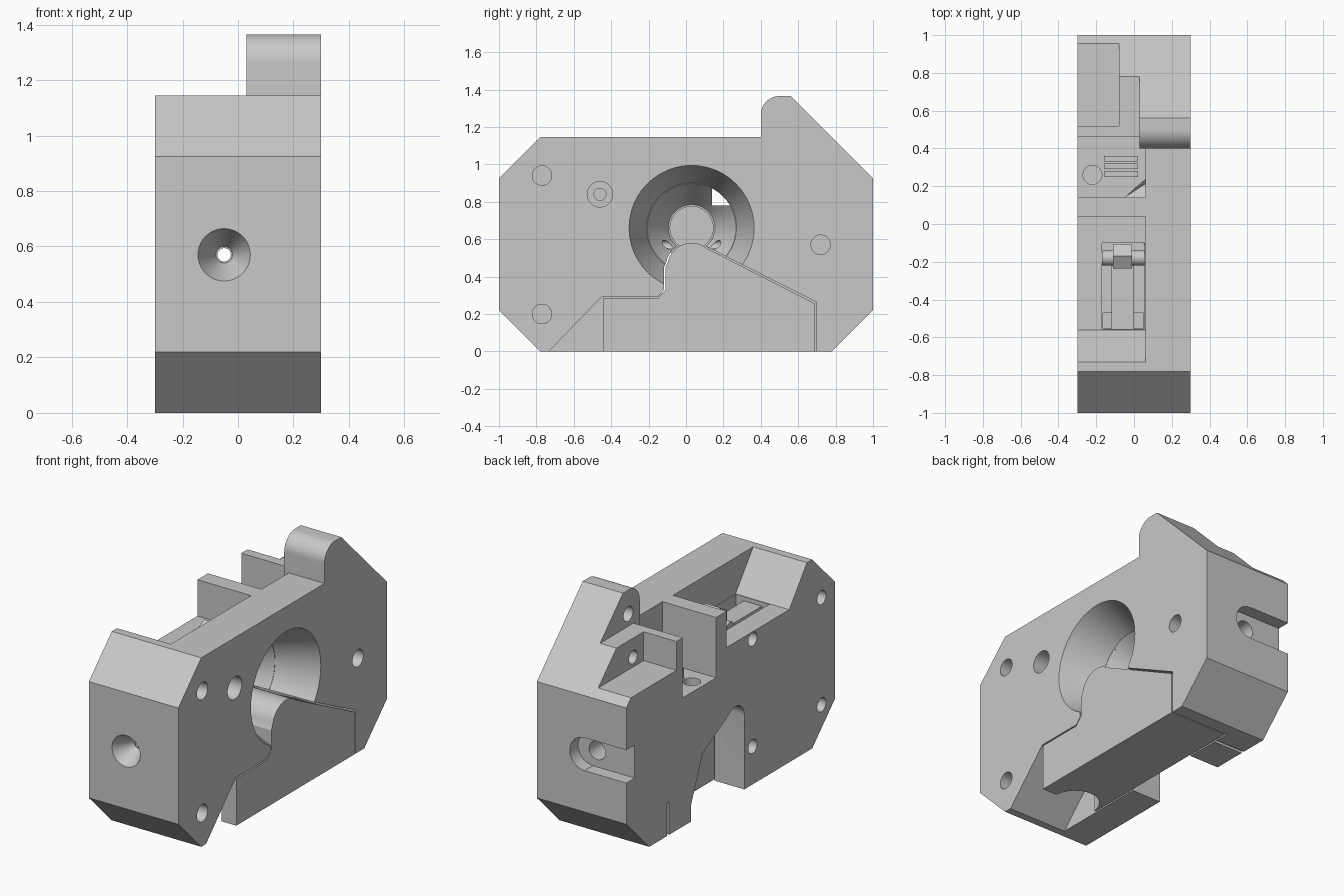
import bpy, bmesh, math
from mathutils import Vector

old = bpy.data.objects.get("Cube")
if old:
    bpy.data.objects.remove(old, do_unlink=True)

grey = bpy.data.materials.new("light_grey")
grey.use_nodes = True
tone = (0.58, 0.58, 0.58, 1)
grey.diffuse_color = tone
grey.node_tree.nodes["Principled BSDF"].inputs["Base Color"].default_value = tone

# Shared dimensions
side = 0.3          # half width
end = 1.0           # half length
deck = 1.145        # height of the main block
chamfer = 0.22
beyond = 1.6        # safely outside the housing
inner = 0.06        # inner face of the left wall
axle_y, axle_z = 0.03, 0.66
path_x, path_z = -0.05, 0.57
back = -0.1         # inner face of the swing arm


def finish(name, bm):
    bmesh.ops.recalc_face_normals(bm, faces=bm.faces)
    mesh = bpy.data.meshes.new(name)
    bm.to_mesh(mesh)
    bm.free()
    mesh.materials.append(grey)
    obj = bpy.data.objects.new(name, mesh)
    bpy.context.collection.objects.link(obj)
    return obj


def prism(name, outline, x_from, x_to):
    """Side profile of (y, z) points extruded along x."""
    bm = bmesh.new()
    face = bm.faces.new([bm.verts.new((x_from, y, z)) for y, z in outline])
    ext = bmesh.ops.extrude_face_region(bm, geom=[face])
    moved = [v for v in ext["geom"] if isinstance(v, bmesh.types.BMVert)]
    bmesh.ops.translate(bm, verts=moved, vec=(x_to - x_from, 0, 0))
    return finish(name, bm)


def box(name, xs, ys, zs):
    (front, rear), (low, high) = ys, zs
    return prism(name, [(front, low), (rear, low), (rear, high), (front, high)], *xs)


def rod(name, start, stop, radius, tip=None, sides=48):
    """Cylinder or cone between two points."""
    a, b = Vector(start), Vector(stop)
    bm = bmesh.new()
    bmesh.ops.create_cone(bm, cap_ends=True, segments=sides, radius1=radius,
                          radius2=tip or radius, depth=(b - a).length)
    turn = (b - a).to_track_quat("Z", "Y").to_matrix().to_4x4()
    turn.translation = (a + b) / 2
    bm.transform(turn)
    return finish(name, bm)


def rod_across(name, y, z, x_from, x_to, radius, tip=None, sides=48):
    return rod(name, (x_from, y, z), (x_to, y, z), radius, tip, sides)


def rod_along(name, y_from, y_to, radius, tip=None, x=path_x):
    return rod(name, (x, y_from, path_z), (x, y_to, path_z), radius, tip)


def arc(y, z, radius, first, last, steps=14):
    angles = [math.radians(first + (last - first) * i / steps) for i in range(steps + 1)]
    return [(y + radius * math.cos(a), z + radius * math.sin(a)) for a in angles]


def volume(mesh):
    bm = bmesh.new()
    bm.from_mesh(mesh)
    result = bm.calc_volume(signed=True)
    bm.free()
    return result


def cut(target, tool):
    """Subtract the tool with the first solver that removes a sensible volume."""
    mod = target.modifiers.new("cut", "BOOLEAN")
    mod.object = tool
    before, most = volume(target.data), abs(volume(tool.data)) * 1.02
    for solver in ("MANIFOLD", "EXACT", "FLOAT"):
        mod.solver = solver
        graph = bpy.context.evaluated_depsgraph_get()
        mesh = bpy.data.meshes.new_from_object(target.evaluated_get(graph))
        if 1e-6 < before - volume(mesh) < most:
            target.data = mesh
            break
    target.modifiers.remove(mod)
    bpy.data.objects.remove(tool, do_unlink=True)


def arm_outline(heel, gap, bottom):
    """Swing arm profile, grown by a gap for its recess."""
    nose = arc(axle_y, 0.45, 0.13 + gap, 170, 50)
    step = 0.284 + gap
    return (heel + [(-0.15, step), (-0.11 - gap, 0.33), (-0.11 - gap, 0.45)] + nose
            + [(0.69 + gap, 0.255 + gap), (0.69 + gap, bottom)])


# Housing: chamfered block with a rounded lug on its left wall
corner, shoulder = end - chamfer, deck - chamfer
lug = arc(0.5, 1.265, 0.1, 90, 180)
housing = prism("housing", [(-end, chamfer), (-corner, 0), (corner, 0), (end, chamfer),
                            (end, shoulder), (0.56, 1.365)] + lug
                + [(0.4, deck), (-corner, deck), (-end, shoulder)], -side, side)

# Open top: step beside the lug, rear pocket, middle bay and front bay
cut(housing, box("lug_step", (-beyond, axle_y), (side, beyond), (deck, beyond)))
cut(housing, box("rear_pocket", (-beyond, -0.08), (0.52, beyond), (0.97, beyond)))
cut(housing, box("middle_bay", (-beyond, axle_y), (0.14, 0.46), (0.78, beyond)))
cut(housing, box("bay_widening", (0, inner), (0.14, 0.399), (0.78, beyond)))
cut(housing, prism("front_bay", [(-0.73, deck), (-0.56, shoulder), (0.04, shoulder),
                                 (0.04, beyond), (-0.73, beyond)], -beyond, inner))
cut(housing, box("deep_bay", (-0.17, 0.055), (-0.555, back), (0.85, end)))
cut(housing, box("bay_well", (-0.165, 0.05), (-0.55, -0.47), (0.5, 0.9)))
cut(housing, rod("bay_hole", (-0.22, 0.26, 0.9), (-0.22, 0.26, 0.4), 0.05))
cut(housing, rod_across("pocket_hole", 0.62, 1.03, -0.2, 0.1, 0.04))

# Large conical bore on the left face
cut(housing, rod_across("bore_mouth", axle_y, axle_z, side + 0.001, inner, 0.335, 0.24))
cut(housing, rod_across("bore_cone", axle_y, axle_z, inner + 0.002, back, 0.239, 0.125))
cut(housing, rod_across("bore_end", axle_y, axle_z, 0, -0.22, 0.115))

# Smaller recesses on the left face
cut(housing, rod_across("side_bore", -side, path_z, beyond, 0.01, 0.11))
cut(housing, rod_across("screw_recess", -0.46, 0.84, beyond, 0.2, 0.068))
cut(housing, rod_across("screw_hole", -0.46, 0.84, side, 0.08, 0.032))

# Material path from front to back
cut(housing, rod_along("path_funnel", -end - 0.001, -0.88, 0.095, 0.03))
cut(housing, rod_along("path", -beyond, beyond, 0.024))

# Coupling slot in the back, open to the right face
slot_x, slot_y, slot_r = -0.02, 0.92, 0.1
cut(housing, box("slot", (-beyond, slot_x), (slot_y, beyond),
                 (path_z - slot_r, path_z + slot_r)))
cut(housing, rod_along("slot_end", slot_y + 0.001, beyond, slot_r - 0.001, x=slot_x))
cut(housing, rod_along("slot_hole", 0.7, beyond, 0.055))
cut(housing, rod_across("slot_side", 0.87, path_z + 0.01, -beyond, -0.24, 0.128))

# Lug hole and clamp slit
cut(housing, rod_across("lug_hole", 0.51, 1.22, back, 0.2, 0.045))
cut(housing, rod_across("slit_hole", 0.6, 0.2, -beyond, back, 0.032))
cut(housing, box("slit", (-beyond, back), (0.59, 0.61), (back, 0.2)))

# Arched opening low on the right face
arch = arc(-0.045, 0.45, 0.085, 180, 50)
cut(housing, prism("arch", [(-0.13, -end)] + arch + [(0.27, 0.37), (0.38, 0.1), (0.38, -end)],
                   -beyond, back + 0.01))

# Recess for the swing arm, with a sloping front notch
cut(housing, prism("arm_recess", arm_outline([(-0.83, back), (-0.45, 0.292)], 0.008, back),
                   back, beyond))

# Blind mounting holes, on the left face and in a square on the right face
for y, z in [(-0.77, 0.94), (-0.77, 0.2), (0.72, path_z)]:
    cut(housing, rod_across("left_hole", y, z, beyond, 0.1, 0.052))
for y in (-0.87, -0.21):
    for z in (0.88, 0.23):
        cut(housing, rod_across("right_hole", y, z, -beyond, -0.2, 0.042))

# Holes square to the front chamfers
for z, up in [(deck - chamfer / 2, 1), (chamfer / 2, -1)]:
    middle = Vector((0, chamfer / 2 - end, z))
    normal = Vector((0, -1, up))
    cut(housing, rod("chamfer_hole", middle + normal * 0.12, middle - normal * 0.08, 0.05))

# Swing arm with rounded nose and a round bite in its front end
arm = prism("swing_arm", arm_outline([(-0.445, 0), (-0.445, 0.284)], 0, 0), back + 0.01, side)
cut(arm, rod_along("arm_path", -beyond, beyond, 0.024))
cut(arm, rod("arm_bite", (0.06, -0.45, back), (0.06, -0.45, 0.2), 0.14))

# Lever, pin and nut in the front bay
lever = box("lever", (-0.12, 0), (-0.555, -0.17), (0.7, 0.9))
pin = rod_across("pin", -0.18, 0.92, -0.17, 0.056, 0.04)
nut = rod_across("nut", -0.17, 0.96, -0.11, -0.01, 0.075, sides=6)
parts = [housing, arm, lever, pin, nut]

# Small ridges in the middle bay
for i in range(3):
    y = 0.25 + 0.04 * i
    parts.append(box("ridge", (-0.16, 0.02), (y, y + 0.03), (0.77, 0.84)))

bpy.ops.object.select_all(action="DESELECT")
for part in parts:
    part.select_set(True)
bpy.context.view_layer.objects.active = housing
bpy.ops.object.shade_smooth_by_angle(angle=math.radians(25))
